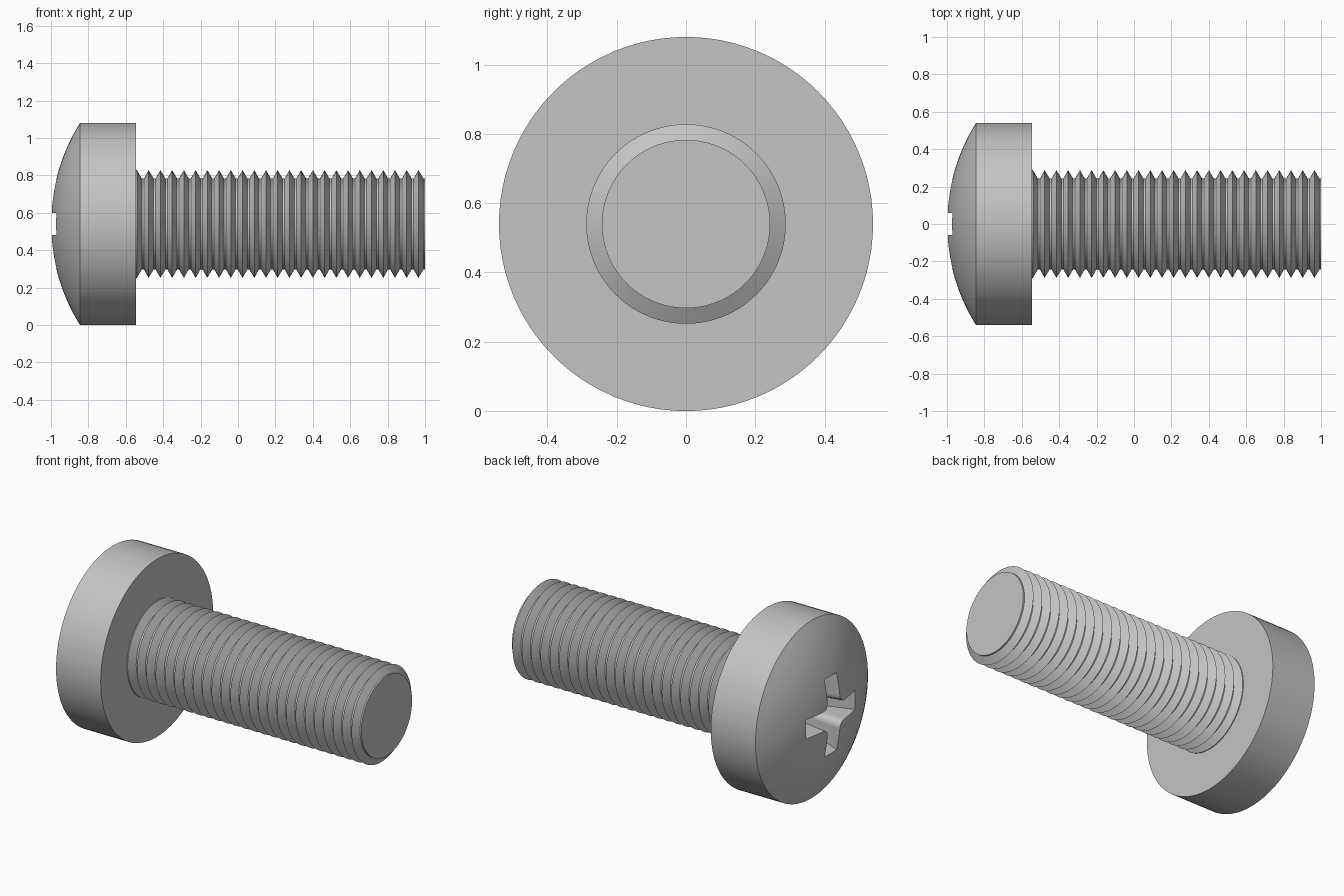
import bpy, bmesh, math
from mathutils import Vector

cube = bpy.data.objects.get("Cube")
if cube:
    bpy.data.objects.remove(cube, do_unlink=True)

AXIS_Z = 0.54
SEGMENTS = 96

steel = bpy.data.materials.new("steel_grey")
steel.use_nodes = True
GREY = (0.55, 0.55, 0.55, 1)
steel.diffuse_color = GREY
steel.node_tree.nodes["Principled BSDF"].inputs["Base Color"].default_value = GREY


def make_object(name, bm):
    bmesh.ops.recalc_face_normals(bm, faces=bm.faces)
    mesh = bpy.data.meshes.new(name)
    bm.to_mesh(mesh)
    bm.free()
    mesh.materials.append(steel)
    obj = bpy.data.objects.new(name, mesh)
    bpy.context.collection.objects.link(obj)
    obj.location.z = AXIS_Z
    return obj


def loft(name, rings):
    """Skin equal-sized rings of points and cap both ends."""
    bm = bmesh.new()
    rows = [[bm.verts.new(p) for p in ring] for ring in rings]
    n = len(rows[0])
    for a, b in zip(rows, rows[1:]):
        for i in range(n):
            j = (i + 1) % n
            bm.faces.new((a[i], a[j], b[j], b[i]))
    bm.faces.new(rows[0])
    bm.faces.new(rows[-1])
    return make_object(name, bm)


def circle(x, r):
    angles = [2 * math.pi * i / SEGMENTS for i in range(SEGMENTS)]
    return [Vector((x, r * math.cos(a), r * math.sin(a))) for a in angles]


def cross(x, arm, half, fillet):
    """Cross outline with rounded inner corners, in the plane at x."""
    points = []
    for k in range(4):
        quarter = [(arm, -half), (arm, half)]
        c = half + fillet
        for i in range(5):
            t = math.pi / 8 * i
            quarter.append((c - fillet * math.sin(t), c - fillet * math.cos(t)))
        for y, z in quarter:
            for _ in range(k):
                y, z = -z, y
            points.append(Vector((x, y, z)))
    return points


def smooth(obj):
    bpy.ops.object.select_all(action='DESELECT')
    obj.select_set(True)
    bpy.context.view_layer.objects.active = obj
    bpy.ops.object.shade_smooth_by_angle(angle=math.radians(30))


# Domed head: spherical cap on a short cylinder
HEAD_R, RIM_X, UNDER_X = 0.54, -0.845, -0.545
rise = RIM_X + 1
dome_r = (HEAD_R ** 2 + rise ** 2) / (2 * rise)
rim_angle = math.asin(HEAD_R / dome_r)
STEPS = 14
profile = []
for i in range(1, STEPS + 1):
    a = rim_angle * i / STEPS
    profile.append((-1 + dome_r * (1 - math.cos(a)), dome_r * math.sin(a)))
profile.append((UNDER_X, HEAD_R))
head = loft("head", [circle(x, r) for x, r in profile])

# Tapered cross recess cut into the dome
cutter = loft("recess_cutter", [cross(-1.02, 0.257, 0.06, 0.04),
                                cross(-0.74, 0.13, 0.045, 0.03)])
cutter.hide_render = True
cut = head.modifiers.new("recess", 'BOOLEAN')
cut.operation = 'DIFFERENCE'
cut.solver = 'EXACT'
cut.object = cutter
bpy.ops.object.select_all(action='DESELECT')
head.select_set(True)
bpy.context.view_layer.objects.active = head
bpy.ops.object.modifier_apply(modifier=cut.name)
bpy.data.objects.remove(cutter, do_unlink=True)
smooth(head)

# Threaded shank: sharp crests with narrow flat roots
CREST_R, ROOT_R, PITCH, FLANK = 0.288, 0.243, 0.0627, 0.026
profile = [(UNDER_X - 0.03, ROOT_R), (UNDER_X - 0.02, CREST_R)]
for i in range(25):
    crest = -0.54 + PITCH * i
    if i:
        profile.append((crest - FLANK, ROOT_R))
    profile += [(crest, CREST_R), (crest + FLANK, ROOT_R)]
profile.append((1, ROOT_R))
shank = loft("threaded_shank", [circle(x, r) for x, r in profile])
smooth(shank)
